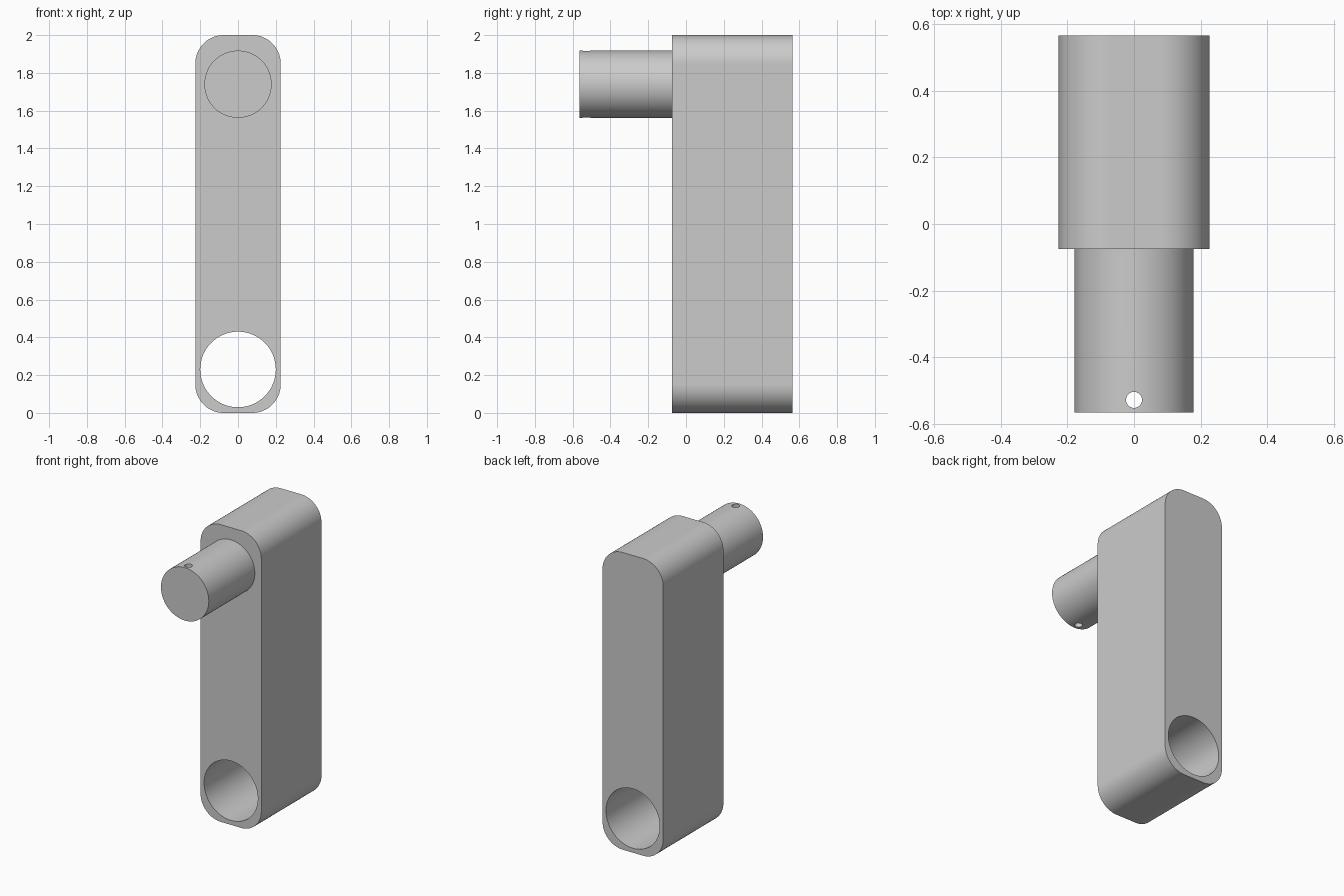
import bpy
import bmesh
import math
from mathutils import Matrix, Vector

cube = bpy.data.objects.get("Cube")
if cube:
    bpy.data.objects.remove(cube, do_unlink=True)

HALF_WIDTH, HEIGHT, CORNER = 0.226, 2.0, 0.15
FRONT, BACK, PIN_END = -0.075, 0.565, -0.565

grey = bpy.data.materials.new("plain grey")
grey.use_nodes = True
colour = (0.6, 0.6, 0.6, 1)
grey.diffuse_color = colour
grey.node_tree.nodes["Principled BSDF"].inputs["Base Color"].default_value = colour


def make_object(name, bm):
    bmesh.ops.recalc_face_normals(bm, faces=bm.faces)
    mesh = bpy.data.meshes.new(name)
    bm.to_mesh(mesh)
    bm.free()
    mesh.materials.append(grey)
    obj = bpy.data.objects.new(name, mesh)
    bpy.context.collection.objects.link(obj)
    return obj


def cylinder(name, start, end, radius, sides=96):
    """Closed cylinder between two points."""
    start, end = Vector(start), Vector(end)
    axis = end - start
    turn = Vector((0, 0, 1)).rotation_difference(axis).to_matrix().to_4x4()
    bm = bmesh.new()
    bmesh.ops.create_cone(bm, cap_ends=True, segments=sides, radius1=radius,
                          radius2=radius, depth=axis.length,
                          matrix=Matrix.Translation((start + end) / 2) @ turn)
    return make_object(name, bm)


def rounded_block(name, steps=16):
    """Rounded rectangle in x and z, extruded from front to back."""
    bm = bmesh.new()
    verts = []
    for i, (sx, sz) in enumerate([(1, 1), (-1, 1), (-1, -1), (1, -1)]):
        cx = sx * (HALF_WIDTH - CORNER)
        cz = HEIGHT / 2 + sz * (HEIGHT / 2 - CORNER)
        for k in range(steps + 1):
            a = (i + k / steps) * math.pi / 2
            verts.append(bm.verts.new((cx + CORNER * math.cos(a), FRONT,
                                       cz + CORNER * math.sin(a))))
    face = bm.faces.new(verts)
    extruded = bmesh.ops.extrude_face_region(bm, geom=[face], use_keep_orig=True)
    moved = [g for g in extruded["geom"] if isinstance(g, bmesh.types.BMVert)]
    bmesh.ops.translate(bm, verts=moved, vec=(0, BACK - FRONT, 0))
    return make_object(name, bm)


def activate(obj):
    bpy.ops.object.select_all(action="DESELECT")
    obj.select_set(True)
    bpy.context.view_layer.objects.active = obj


def drill(obj, cutter):
    """Cut the cutter out of the object, then remove it."""
    cutter.hide_render = True
    activate(obj)
    mod = obj.modifiers.new("hole", "BOOLEAN")
    mod.operation, mod.solver, mod.object = "DIFFERENCE", "EXACT", cutter
    bpy.ops.object.modifier_apply(modifier=mod.name)
    bpy.data.objects.remove(cutter, do_unlink=True)


# Arm with the large bore near its foot
arm = rounded_block("crank_arm")
drill(arm, cylinder("bore_cutter", (0, FRONT - 0.1, 0.23), (0, BACK + 0.1, 0.23), 0.2))

# Pin with a small cross hole near its free end
pin = cylinder("crank_pin", (0, PIN_END, 1.74), (0, FRONT + 0.01, 1.74), 0.178)
drill(pin, cylinder("cross_hole_cutter", (0, -0.527, 1.4), (0, -0.527, 2.1), 0.024, 32))

# Smooth curved walls, crisp edges
for obj in (arm, pin):
    activate(obj)
    bpy.ops.object.shade_smooth_by_angle(angle=math.radians(30))
    weighted = obj.modifiers.new("weighted normals", "WEIGHTED_NORMAL")
    weighted.keep_sharp = True
